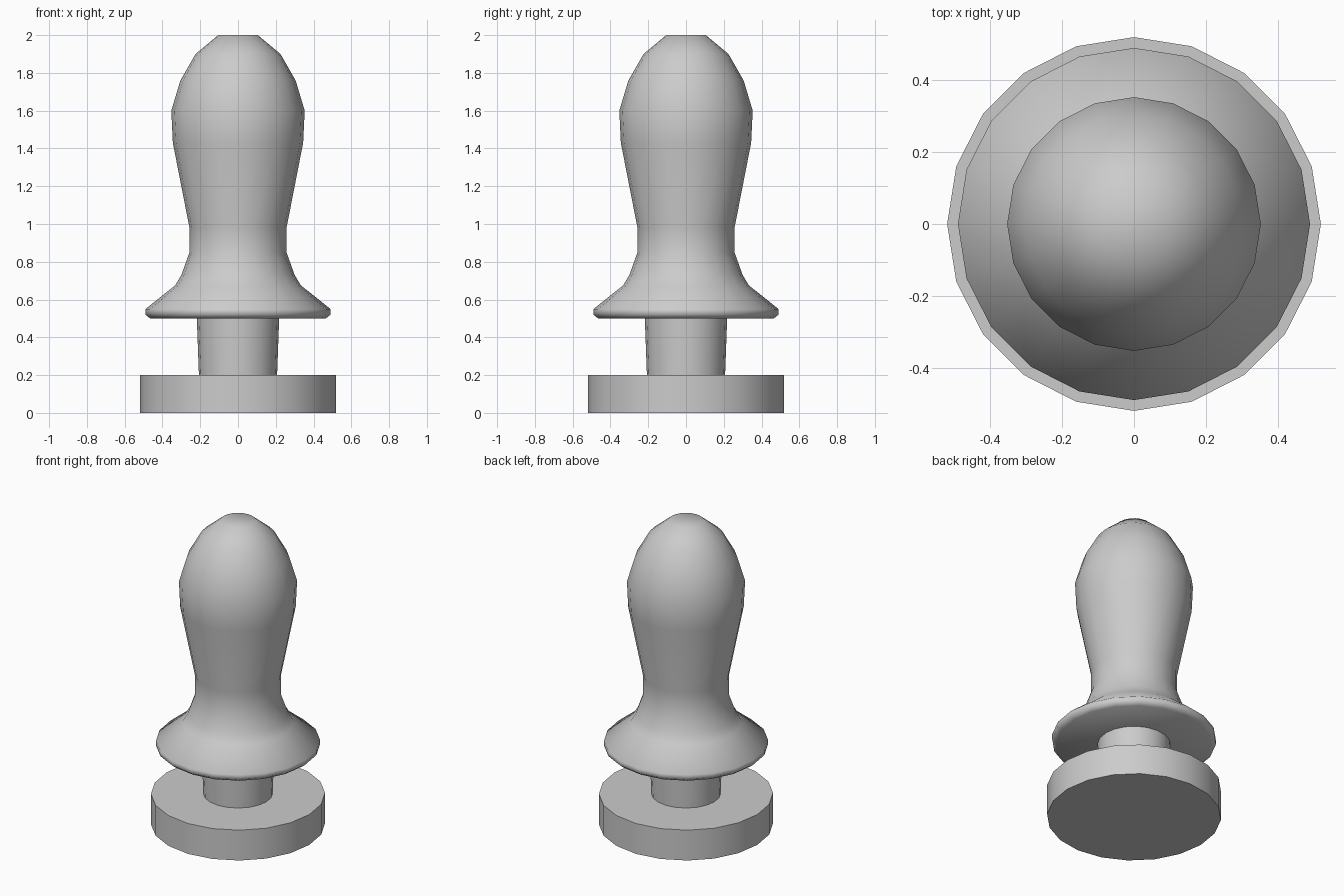
import bpy, bmesh, math

if "Cube" in bpy.data.objects:
    bpy.data.objects.remove(bpy.data.objects["Cube"])

SIDES = 20


def lathe(name, profile, angle):
    """Revolve (radius, z) points around z, capping both ends."""
    bm = bmesh.new()
    rings = []
    for r, z in profile:
        rings.append([bm.verts.new((r * math.cos(2 * math.pi * i / SIDES),
                                    r * math.sin(2 * math.pi * i / SIDES), z))
                      for i in range(SIDES)])
    for a, b in zip(rings, rings[1:]):
        for i in range(SIDES):
            j = (i + 1) % SIDES
            bm.faces.new((a[i], a[j], b[j], b[i]))
    bm.faces.new(rings[0][::-1])
    bm.faces.new(rings[-1])
    mesh = bpy.data.meshes.new(name)
    bm.to_mesh(mesh)
    bm.free()
    obj = bpy.data.objects.new(name, mesh)
    bpy.context.collection.objects.link(obj)
    bpy.ops.object.select_all(action='DESELECT')
    obj.select_set(True)
    bpy.context.view_layer.objects.active = obj
    bpy.ops.object.shade_smooth_by_angle(angle=math.radians(angle))
    return obj


# Flat round base
lathe("base_disc", [(0.52, 0), (0.52, 0.2)], 30)

# Short stem, slightly wider at the top
lathe("stem", [(0.207, 0.2), (0.218, 0.5)], 30)

# Turned handle with flared skirt and rounded head
lathe("handle", [
    (0.465, 0.50), (0.49, 0.52), (0.49, 0.55), (0.333, 0.675),
    (0.30, 0.73), (0.257, 0.85), (0.257, 0.98), (0.345, 1.43),
    (0.353, 1.60), (0.305, 1.76), (0.225, 1.90), (0.105, 2.0)], 60)
